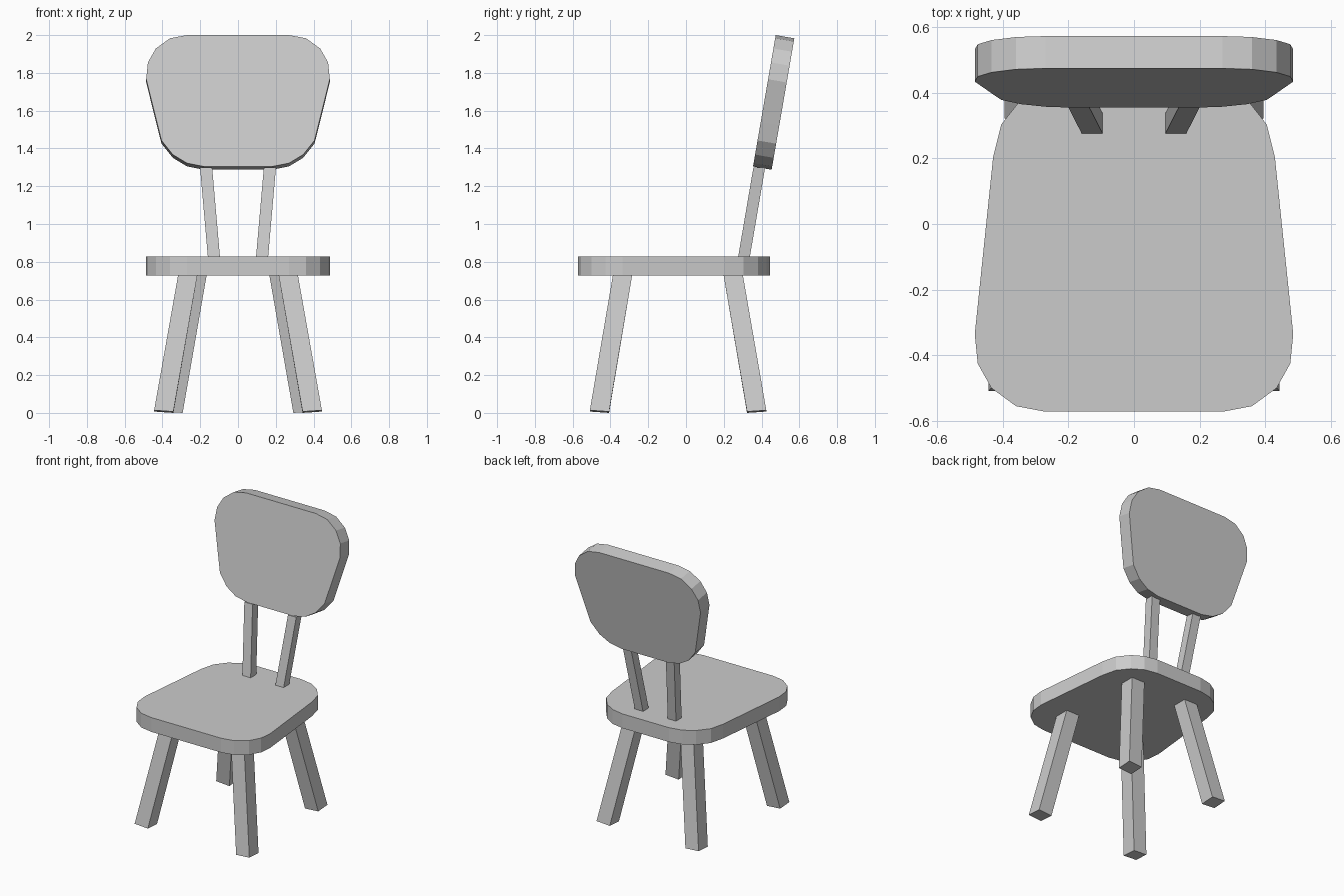
import bpy, bmesh
from math import sin, cos, radians
from mathutils import Vector

if "Cube" in bpy.data.objects:
    bpy.data.objects.remove(bpy.data.objects["Cube"])

# Rounded panel corners: (half width, distance from the wide / narrow end)
WIDE = [(0.27, 0), (0.36, 0.017), (0.435, 0.072), (0.477, 0.147), (0.486, 0.237)]
NARROW = [(0.43, 0.24), (0.405, 0.14), (0.345, 0.064), (0.27, 0.018), (0.18, 0)]


def solid(name, lower, upper):
    """Closed prism between two matching rings of points."""
    bm = bmesh.new()
    a = [bm.verts.new(p) for p in lower]
    b = [bm.verts.new(p) for p in upper]
    bm.faces.new(a[::-1])
    bm.faces.new(b)
    n = len(a)
    for i in range(n):
        j = (i + 1) % n
        bm.faces.new((a[i], a[j], b[j], b[i]))
    bmesh.ops.recalc_face_normals(bm, faces=bm.faces)
    mesh = bpy.data.meshes.new(name)
    bm.to_mesh(mesh)
    bm.free()
    obj = bpy.data.objects.new(name, mesh)
    bpy.context.collection.objects.link(obj)
    return obj


def panel(name, origin, along, thick, length):
    """Tapered rounded board running from its wide end along a direction."""
    half = WIDE + [(x, length - d) for x, d in NARROW]
    ring = half + [(-x, d) for x, d in reversed(half)]
    pts = [origin + Vector((x, 0, 0)) + along * d for x, d in ring]
    solid(name, pts, [p + thick for p in pts])


def bar(name, low, high, hx, hy, tilt=(0, 0)):
    """Slanted square bar; tilt slopes the lower end."""
    corners = [(-1, -1), (1, -1), (1, 1), (-1, 1)]
    lo = [(low[0] + i * hx, low[1] + j * hy, low[2] + i * tilt[0] + j * tilt[1])
          for i, j in corners]
    hi = [(high[0] + i * hx, high[1] + j * hy, high[2]) for i, j in corners]
    solid(name, lo, hi)


# Seat and leaning backrest share the same rounded outline
panel("seat", Vector((0, -0.573, 0.728)), Vector((0, 1, 0)), Vector((0, 0, 0.1)), 1.017)
t = radians(9.8)
panel("backrest", Vector((0, 0.475, 2.0)), Vector((0, -sin(t), -cos(t))),
      Vector((0, cos(t), -sin(t))) * 0.1, 0.706)

for s, side in ((-1, "left"), (1, "right")):
    # Splayed legs
    bar(f"front_leg_{side}", (s * 0.393, -0.458, 0.007), (s * 0.265, -0.335, 0.735),
        0.051, 0.051, (s * 0.0035, -0.0035))
    bar(f"rear_leg_{side}", (s * 0.344, 0.374, 0.007), (s * 0.216, 0.249, 0.735),
        0.051, 0.051, (s * 0.0035, 0.0035))
    # Struts between seat and backrest
    bar(f"back_strut_{side}", (s * 0.127, 0.306, 0.82), (s * 0.169, 0.388, 1.3),
        0.032, 0.031)
